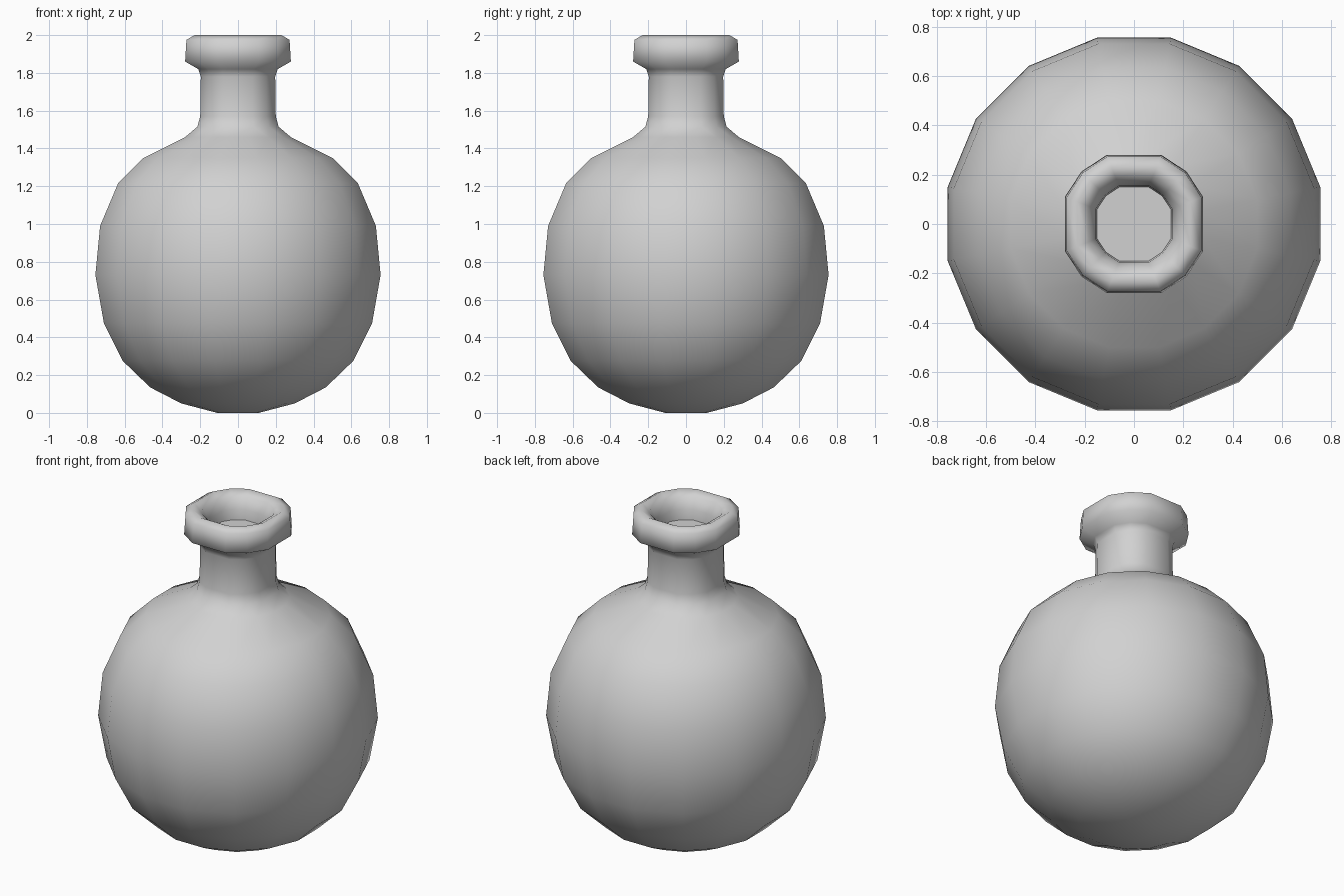
import bpy, bmesh
from math import cos, sin, radians

cube = bpy.data.objects.get("Cube")
if cube:
    bpy.data.objects.remove(cube, do_unlink=True)

grey = bpy.data.materials.new("light grey")
grey.use_nodes = True
colour = (0.64, 0.64, 0.64, 1)
grey.diffuse_color = colour
grey.node_tree.nodes["Principled BSDF"].inputs["Base Color"].default_value = colour

# Rings of sixteen sides for the bulb and twelve for the neck, flats on the axes
BULB = [11.25 + 22.5 * i for i in range(16)]
NECK = [90 * q + a for q in range(4) for a in (21.5, 45, 68.5)]


def add_ring(bm, angles, radius, z):
    """Ring whose axis-facing flats lie at the given radius."""
    r = radius / cos(radians(angles[0]))
    return [bm.verts.new((r * cos(radians(a)), r * sin(radians(a)), z)) for a in angles]


def loft(bm, angles, profile):
    """Skin a profile of (radius, z) and return its first and last rings."""
    rings = [add_ring(bm, angles, r, z) for r, z in profile]
    n = len(angles)
    for a, b in zip(rings, rings[1:]):
        for i in range(n):
            j = (i + 1) % n
            bm.faces.new((a[i], a[j], b[j], b[i]))
    return rings[0], rings[-1]


def loop_edges(bm, ring):
    return [bm.edges.get((ring[i - 1], ring[i])) for i in range(len(ring))]


def finish(bm, name, smooth):
    bmesh.ops.recalc_face_normals(bm, faces=bm.faces)
    for f in bm.faces:
        f.smooth = smooth
    mesh = bpy.data.meshes.new(name)
    bm.to_mesh(mesh)
    bm.free()
    mesh.materials.append(grey)
    obj = bpy.data.objects.new(name, mesh)
    bpy.context.collection.objects.link(obj)
    return obj


# Flask: round bulb, narrow neck and thick rolled lip as one skin
bm = bmesh.new()
bottom, shoulder = loft(bm, BULB, [
    (0.11, 0.0), (0.30, 0.05), (0.465, 0.135), (0.61, 0.275), (0.71, 0.475),
    (0.755, 0.73), (0.73, 0.99), (0.635, 1.215), (0.50, 1.35), (0.28, 1.46)])
bm.faces.new(bottom)
neck_base, mouth = loft(bm, NECK, [
    (0.215, 1.515), (0.20, 1.57), (0.197, 1.78), (0.21, 1.82), (0.28, 1.86),
    (0.273, 1.975), (0.23, 2.0), (0.185, 1.975), (0.155, 1.91), (0.15, 1.85)])
bmesh.ops.bridge_loops(bm, edges=loop_edges(bm, shoulder) + loop_edges(bm, neck_base))
finish(bm, "flask_body", True)

# Flat disc closing the mouth
bm = bmesh.new()
bm.faces.new(add_ring(bm, NECK, 0.15, 1.85))
finish(bm, "mouth_floor", False)
